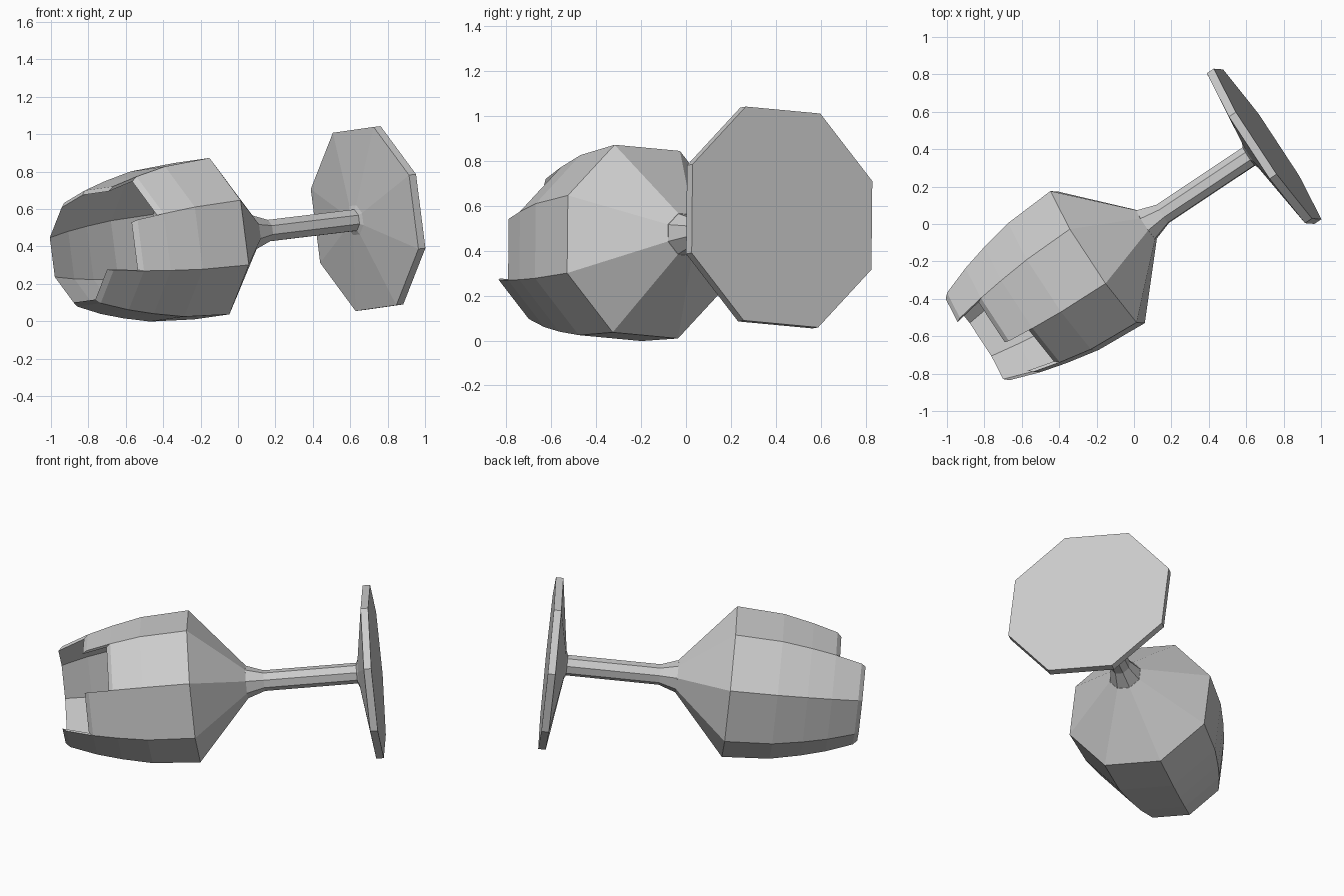
import bpy, bmesh, math
from mathutils import Vector

if "Cube" in bpy.data.objects:
    bpy.data.objects.remove(bpy.data.objects["Cube"])

# Frame of the lying glass: axis runs from foot centre towards the rim
foot_centre = Vector((0.725, 0.435, 0.552))
axis = -Vector((0.828, 0.551, 0.100)).normalized()
side = Vector((0.555, -0.832, 0)).normalized()
up = side.cross(-axis).normalized()
if up.z < 0:
    up = -up
SIDES = 8
TURN = math.radians(18)


def point(i, t, r):
    a = TURN + 2 * math.pi * i / SIDES
    return foot_centre + axis * t + (side * math.sin(a) + up * math.cos(a)) * r


def add_shell(bm, profile, ends):
    """Eight-sided lathe; ends[i] is the number of rings panel i spans."""
    rings = [[bm.verts.new(point(i, t, r)) for i in range(SIDES)] for t, r in profile]
    for i in range(SIDES):
        j = (i + 1) % SIDES
        for k in range(ends[i] - 1):
            bm.faces.new((rings[k][i], rings[k][j], rings[k + 1][j], rings[k + 1][i]))
    bm.faces.new(rings[0])
    return rings


def finish(bm, name):
    bmesh.ops.delete(bm, geom=[v for v in bm.verts if not v.link_faces], context='VERTS')
    bmesh.ops.recalc_face_normals(bm, faces=bm.faces)
    me = bpy.data.meshes.new(name)
    bm.to_mesh(me)
    bm.free()
    ob = bpy.data.objects.new(name, me)
    bpy.context.collection.objects.link(ob)


# Foot and stem
stem = [(0.013, 0.52), (0.058, 0.52), (0.122, 0.085), (0.132, 0.062),
        (0.69, 0.062), (0.80, 0.10)]
bm = bmesh.new()
rings = add_shell(bm, stem, [len(stem)] * SIDES)
bm.faces.new(rings[-1])
finish(bm, "foot_and_stem")

# Bowl: outer and inner shell, some panels broken off below the rim
outer = [(0.795, 0.10), (1.110, 0.456), (1.395, 0.438), (1.575, 0.40),
         (1.722, 0.36), (1.880, 0.302)]
inner = [(t + 0.025, r - 0.025) for t, r in outer]
ends = [4, 5, 6, 6, 6, 6, 6, 5]
bm = bmesh.new()
out_rings = add_shell(bm, outer, ends)
in_rings = add_shell(bm, inner, ends)
to_inner = {a: b for ra, rb in zip(out_rings, in_rings) for a, b in zip(ra, rb)}

# Close the broken edge between both shells
for e in [e for e in bm.edges if e.is_boundary and e.verts[0] in to_inner]:
    a, b = e.verts
    bm.faces.new((a, b, to_inner[b], to_inner[a]))
finish(bm, "broken_bowl")
